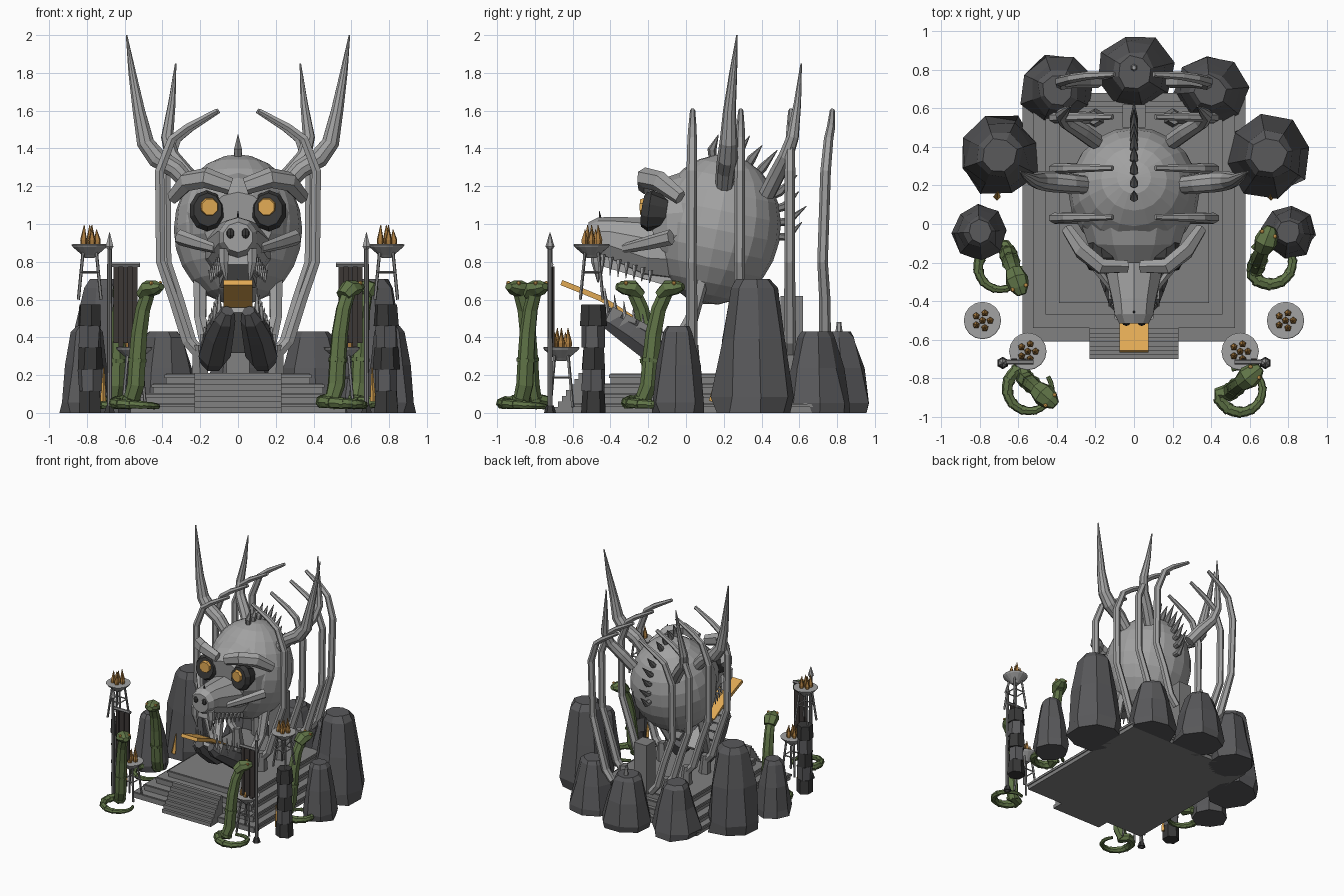
import bpy, bmesh, random
from math import sin, cos, pi
from mathutils import Vector as V, Matrix

if "Cube" in bpy.data.objects:
    bpy.data.objects.remove(bpy.data.objects["Cube"])
random.seed(4)

def mat(name, c):
    m = bpy.data.materials.new(name)
    m.diffuse_color = (*c, 1)
    m.use_nodes = True
    m.node_tree.nodes["Principled BSDF"].inputs["Base Color"].default_value = m.diffuse_color
    return m
ROCK = mat("rock", (.10, .10, .105))
STONE = mat("stone", (.22, .22, .22))
BONE = mat("bone", (.36, .36, .36))
DARK = mat("dark", (.04, .04, .04))
CLOTH = mat("cloth", (.045, .038, .035))
GOLD = mat("gold", (.75, .4, .09))
FIRE = mat("fire", (.4, .2, .05))
GREEN = mat("green", (.12, .18, .065))

def finish(name, bm, m):
    bmesh.ops.recalc_face_normals(bm, faces=bm.faces)
    me = bpy.data.meshes.new(name)
    bm.to_mesh(me)
    bm.free()
    o = bpy.data.objects.new(name, me)
    bpy.context.collection.objects.link(o)
    me.materials.append(m)
    return o

def tube(name, pts, radii, sides=6, m=BONE, up=(0, 1, 0), sq=1, axis=None, jit=0, turn=0):
    """Sweep a polygon along points; sq squashes it across, axis fixes the ring plane."""
    bm, rings = bmesh.new(), []
    pts = [V(p) for p in pts]
    for i, p in enumerate(pts):
        t = V(axis) if axis else (pts[min(i + 1, len(pts) - 1)] - pts[max(i - 1, 0)])
        t.normalize()
        n = V(up) if i == 0 else n
        n = (n - t * n.dot(t)).normalized()
        b = t.cross(n)
        ring = []
        for k in range(sides):
            a = turn + 2 * pi * k / sides
            r = radii[i] * (1 + random.uniform(-jit, jit))
            ring.append(bm.verts.new(p + n * cos(a) * r + b * sin(a) * r * sq))
        rings.append(ring)
    for r0, r1 in zip(rings, rings[1:]):
        for k in range(sides):
            bm.faces.new((r0[k], r0[(k + 1) % sides], r1[(k + 1) % sides], r1[k]))
    bm.faces.new(rings[0])
    bm.faces.new(rings[-1])
    return finish(name, bm, m)

def box(name, lo, hi, m=STONE):
    bm = bmesh.new()
    lo, hi = V(lo), V(hi)
    bmesh.ops.create_cube(bm, size=1, matrix=Matrix.Translation((lo + hi) / 2) @ Matrix.Diagonal((*(hi - lo), 1)))
    return finish(name, bm, m)

def ball(name, c, scale, seg=10, rings=6, m=BONE, rot=None):
    bm = bmesh.new()
    R = rot or Matrix.Identity(4)
    bmesh.ops.create_uvsphere(bm, u_segments=seg, v_segments=rings, radius=1,
                              matrix=Matrix.Translation(c) @ R @ Matrix.Diagonal((*scale, 1)))
    return finish(name, bm, m)

# stepped platform and front stairs
for i, (hx, y0, y1) in enumerate([(.57, -.6, .67), (.515, -.53, .63), (.45, -.46, .6), (.38, -.4, .57)]):
    box("platform_tier", (-hx, y0, .052 * i), (hx, y1, .052 * (i + 1)))
    box("tier_trim", (-hx - .008, y0 - .008, .052 * i + .03), (hx + .008, y1 + .008, .052 * i + .047))
for i in range(7):
    box("stair", (-.23, -.7 + .022 * i, .03 * i), (.23, -.54, .03 * (i + 1)))

# ring of boulders
def rock(x, y, r, h):
    tube("boulder", [(x, y, 0), (x, y, h * .12), (x, y, h * .55), (x, y, h * .93), (x, y, h)],
         [r * .95, r, r * .78, r * .56, r * .42], 8, ROCK, axis=(0, 0, 1), jit=.1, turn=random.random())
rock(0, .785, .2, .43)
tube("boulder_nub", [(0, .81, .42), (0, .81, .48)], [.02, .012], 6)
for s in (-1, 1):
    rock(s * .395, .69, .19, .43)
    rock(s * .7, .355, .22, .71)
    rock(s * .8, -.04, .14, .46)
    tube("ember_shard", [(s * .71, .14, .06), (s * .705, .17, .22)], [.02, .003], 4, GOLD)

# skull: cranium, face mass and snout
ball("cranium", (0, .165, .97), (.34, .335, .4), 20, 12, rot=Matrix.Rotation(-.2, 4, 'X'))
tube("face", [(0, .08, 1.0), (0, -.1, 1.0), (0, -.18, .99)], [.31, .245, .18], 14, up=(0, 0, 1), sq=1)
tube("snout", [(0, -.05, .87), (0, -.2, .87), (0, -.41, .925), (0, -.47, .93), (0, -.515, .93)],
     [.19, .165, .115, .105, .08], 10, up=(0, 0, 1), sq=1)
tube("nose_spike", [(0, -.45, 1.0), (0, -.46, 1.07)], [.012, .002], 5, DARK)
box("neck_post", (-.06, .5, .2), (.06, .62, .62), STONE)
tube("palate", [(0, -.05, .76), (0, -.46, .84)], [.14, .08], 4, up=(0, 0, 1), sq=1, turn=pi / 4)
for s in (-1, 1):
    ball("nostril", (s * .04, -.505, .95), (.025, .025, .03), 8, 5, DARK)
    tube("eye_socket", [(s * .17, -.1, 1.06), (s * .165, -.19, 1.07), (s * .16, -.225, 1.075)],
         [.08, .11, .09], 10, DARK, up=(0, 0, 1), sq=.85)
    tube("eye", [(s * .155, -.2, 1.09), (s * .15, -.24, 1.09)], [.055, .045], 8, GOLD, up=(0, 0, 1), turn=pi / 8)
    tube("brow", [(s * .04, -.22, 1.2), (s * .17, -.22, 1.245), (s * .27, -.14, 1.225), (s * .345, -.03, 1.14)],
         [.045, .055, .055, .04], 6, up=(0, 0, 1), sq=.8)
    tube("cheekbone", [(s * .12, -.33, .87), (s * .22, -.2, .9), (s * .31, -.08, .93)],
         [.025, .036, .042], 6, up=(0, 0, 1), sq=.7)
    tube("fang", [(s * .075, -.475, .87), (s * .075, -.475, .8), (s * .06, -.465, .69)], [.03, .027, .004], 6)
    for i in range(7):
        y = -.44 + .042 * i
        x = s * (.09 + .009 * i)
        tube("upper_tooth", [(x, y, .84 - .014 * i), (x, y - .005, .735 - .008 * i)], [.015, .002], 5)
        # lower teeth stand on the jaw bars
        y = -.42 + .05 * i
        z = .56 - .034 * i
        x = s * (.1 + .013 * i)
        tube("lower_tooth", [(x, y, z - .03), (x, y - .01, z + .1)], [.018, .002], 5)
    # jaw bars with banded plates
    tube("jaw_bar", [(s * .135, -.05, .28), (s * .125, -.13, .315), (s * .1, -.28, .42), (s * .07, -.41, .5), (s * .055, -.45, .54)],
         [.07, .088, .078, .058, .035], 7, ROCK, up=(0, 0, 1))
    for i in range(5):
        x, y, z = s * (.15 - .014 * i), -.1 - .07 * i, .35 + .04 * i
        tube("jaw_plate", [(x, y + .028, z - .015), (x, y - .028, z + .015)], [.08 - .005 * i] * 2, 4, STONE,
             up=(0, 0, 1), sq=.9, turn=pi / 4)
    tube("jaw_hinge", [(s * .16, -.06, .33), (s * .2, .03, .5), (s * .2, .08, .7)], [.04, .035, .04], 6)
tube("jaw_floor", [(0, -.05, .33), (0, -.25, .44), (0, -.43, .545)], [.02] * 3, 4, BONE, up=(0, 0, 1), sq=6, turn=pi / 4)
tube("tongue", [(0, -.28, .5), (0, -.36, .55), (0, -.45, .605), (0, -.56, .65), (0, -.66, .69)],
     [.02] * 5, 4, GOLD, up=(0, 0, 1), sq=5.4, turn=pi / 4)

# crest of spikes over the skull, each leaning up and back
for i in range(10):
    a = 1.66 - .195 * i
    d = V((0, cos(a), sin(a)))
    p = V((0, .17 + .33 * cos(a), .97 + .385 * sin(a)))
    L = .075 if i % 2 else .1
    tube("crest_spike", [p - d * .02, p + d * .04, p + d * L + V((0, .04, .02 + .007 * i))], [.02, .024, .002], 6, STONE)

for s in (-1, 1):
    # horns
    tube("great_horn", [(s * .22, .2, 1.17), (s * .33, .21, 1.29), (s * .43, .22, 1.35), (s * .49, .225, 1.43),
                        (s * .525, .23, 1.6), (s * .56, .25, 1.8), (s * .59, .27, 2)],
         [.045, .052, .055, .048, .034, .021, .004], 10)
    tube("rear_horn", [(s * .2, .43, 1.16), (s * .27, .48, 1.26), (s * .35, .53, 1.36), (s * .375, .565, 1.46),
                       (s * .35, .59, 1.64), (s * .33, .61, 1.85)], [.045, .045, .04, .033, .02, .004], 8)
    # cage of ribs, the rear pair swept back
    for y in (.03, .285, .55, .735):
        k = .04 if y > .7 else .005
        w = .92 if y > .7 else 1
        prof = [(.2, .3, .02), (.27, .38, .01), (.34, .6, 0), (.41, .8, -.3), (.415, 1.28, .1), (.35, 1.45, .5), (.27, 1.51, .8), (.11, 1.6, 1)]
        tube("rib", [(s * x * w, y + k * q, z) for x, z, q in prof],
             [.03, .032, .03, .028, .028, .025, .022, .014], 6)
        if y < .7:
            tube("rib_foot", [(s * .2, y, .2), (s * .21, y, .36)], [.05, .035], 6, STONE)

# fire bowls
def brazier(x, y, z, foot):
    prof = [(-.07, .025), (-.055, .04), (-.012, .09), (0, .097), (.003, .092)]
    tube("fire_bowl", [(x, y, z + h) for h, r in prof], [r for h, r in prof], 16, axis=(0, 0, 1))
    for k in range(4):
        a = pi / 4 + k * pi / 2
        tube("bowl_leg", [(x + .085 * cos(a), y + .085 * sin(a), foot), (x + .05 * cos(a), y + .05 * sin(a), z - .04)],
             [.009, .009], 5, STONE)
        b = a + pi / 2
        zz = (foot + z) / 2
        tube("leg_brace", [(x + .068 * cos(a), y + .068 * sin(a), zz), (x + .068 * cos(b), y + .068 * sin(b), zz)],
             [.006, .006], 4, STONE, up=(0, 0, 1))
    for k in range(6):
        a, q = k * 2 * pi / 5, .04 if k < 5 else 0
        h = .085 if k % 2 else .06
        tube("flame", [(x + q * cos(a), y + q * sin(a), z - .01), (x + q * cos(a), y + q * sin(a), z + .025),
                       (x + q * .9 * cos(a), y + q * .9 * sin(a), z + .02 + h)], [.015, .019, .002], 5, FIRE)

for s in (-1, 1):
    brazier(s * .785, -.5, .89, .6)
    brazier(s * .55, -.66, .345, .03)
    # stacked pillar under the tall bowl
    for i in range(5):
        tube("pillar_block", [(s * .785, -.49, .115 * i), (s * .785, -.49, .115 * (i + 1))],
             [.068 - .006 * (i % 2), .062], 6, ROCK if i % 2 else DARK, jit=.08, turn=.3 * i)
    tube("pillar_ember", [(s * .715, -.5, .06), (s * .71, -.5, .24)], [.016, .003], 4, GOLD)
    # banner on a spear
    tube("spear_pole", [(s * .68, -.72, 0), (s * .68, -.72, .88)], [.014, .012], 8, STONE)
    tube("spear_head", [(s * .68, -.72, .865), (s * .68, -.72, .88), (s * .68, -.72, .955)], [.012, .024, .002], 6)
    tube("spear_base", [(s * .68, -.72, 0), (s * .68, -.72, .04)], [.032, .02], 6, DARK)
    tube("banner_bar", [(s * .69, -.715, .785), (s * .52, -.715, .785)], [.014, .014], 6, STONE)
    for i in range(5):
        x = .545 + .025 * i
        y = -.71 + .008 * (i % 2)
        box("banner_fold", (s * x - .0135, y - .005, .37 - .02 * (i % 2)), (s * x + .0135, y + .005, .775), CLOTH)

# serpents: a coil on the ground, then a rising neck and wedge head
def snake(head, base, off):
    h, b = V((*head, .66)), V((*base, .06))
    u = V((h.x - b.x, h.y - b.y, 0)).normalized()
    v = V((u.y, -u.x, 0))
    c = (h + b) / 2 + v * off
    pts, rad = [], []
    for i in range(19):
        a = -1.3 + (pi + 1.8) * i / 18
        pts.append(V((c.x, c.y, .03 + .03 * i / 18)) + (u * cos(a) + v * sin(a)) * .115)
        rad.append(.012 + .022 * i / 18)
    for k, z, r in [(.25, .07, .045), (.4, .15, .047), (.45, .28, .046), (.52, .42, .044), (.65, .55, .04), (.82, .63, .038)]:
        pts.append(V((b.x + (h.x - b.x) * k, b.y + (h.y - b.y) * k, z)))
        rad.append(r)
    tube("serpent_body", pts, rad, 7, GREEN, up=(0, 0, 1))
    d = (u + V((0, 0, .15))).normalized()
    tube("serpent_head", [h - u * .07 - V((0, 0, .04)), h - u * .025, h + d * .02, h + d * .06],
         [.035, .046, .038, .018], 7, GREEN, up=(0, 0, 1), sq=1.35)
    for q in (-1, 1):
        ball("serpent_eye", h + d * .02 + v * q * .036 + V((0, 0, .024)), (.012, .012, .012), 6, 4, GOLD)
    for k in range(5, 23, 2):
        t = (pts[k + 1] - pts[k]).normalized() * .01
        tube("serpent_scale_band", [pts[k] - t, pts[k] + t], [rad[k] * 1.1] * 2, 7, GREEN, up=(0, 0, 1))

snake((-.45, -.9), (-.6, -.77), .025)
snake((.61, -.78), (.46, -.9), .025)
snake((-.6, -.31), (-.67, -.1), .06)
snake((.69, -.07), (.61, -.28), .06)
